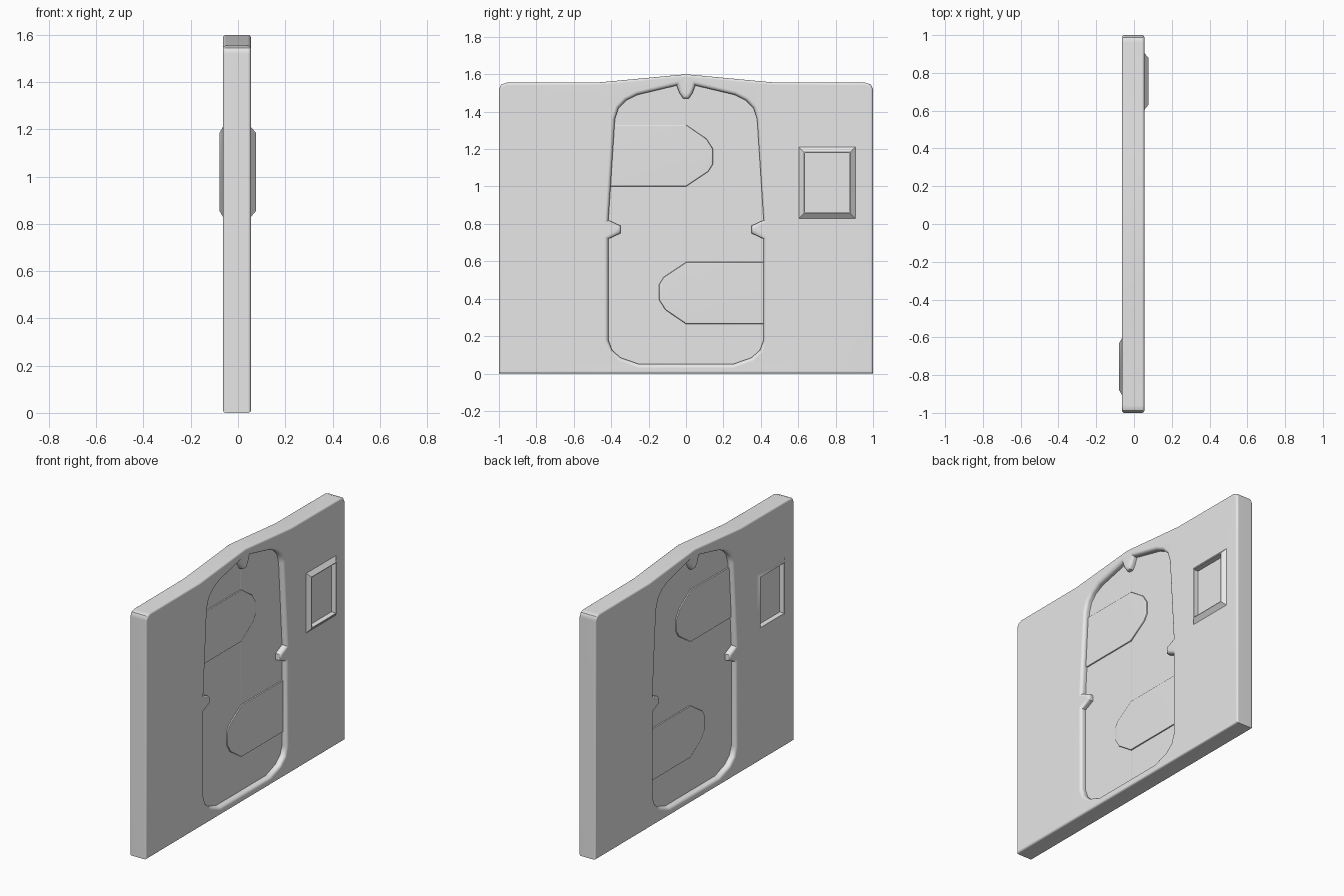
import bpy, bmesh, math
from mathutils import Vector

cube = bpy.data.objects.get("Cube")
if cube:
    bpy.data.objects.remove(cube)

grey = bpy.data.materials.new("light grey")
grey.use_nodes = True
grey.diffuse_color = (0.8, 0.8, 0.8, 1)
grey.node_tree.nodes["Principled BSDF"].inputs["Base Color"].default_value = (0.8, 0.8, 0.8, 1)

X0, X1 = -0.064, 0.055          # faces of the wall slab
MID = (X0 + X1) / 2


def mirrored(half):
    """Close a right-hand half outline (going up) into a full outline."""
    return half + [(-y, z) for y, z in reversed(half) if y > 0]


def offset(outline, d):
    """Grow (d > 0) or shrink a counter-clockwise outline with mitred corners."""
    pts = [Vector(p) for p in outline]
    out = []
    for i, p in enumerate(pts):
        e1 = (p - pts[i - 1]).normalized()
        e2 = (pts[(i + 1) % len(pts)] - p).normalized()
        n1, n2 = Vector((e1.y, -e1.x)), Vector((e2.y, -e2.x))
        out.append(p + (n1 + n2) * d / (1 + n1.dot(n2)))
    return out


def loft(bm, outline, rings):
    """Skin an outline through (offset, x) rings; return first and last loop."""
    loops = [[bm.verts.new((x, p.x, p.y)) for p in offset(outline, d)] for d, x in rings]
    for a, b in zip(loops, loops[1:]):
        for i in range(len(a)):
            bm.faces.new((a[i - 1], a[i], b[i], b[i - 1]))
    return loops[0], loops[-1]


def fill(bm, *loops):
    """Fill a flat region bounded by an outer loop and holes."""
    edges = [bm.edges.get((l[i - 1], l[i])) for l in loops for i in range(len(l))]
    bmesh.ops.triangle_fill(bm, edges=edges, use_beauty=True)


def rounded(r, sign, x0=X0, x1=X1, steps=4):
    """Rings of a slab edge with quarter-round arrises."""
    arc = [(sign * r * (1 - math.sin(a)), r * (1 - math.cos(a)))
           for a in (k * math.pi / 2 / steps for k in range(steps + 1))]
    return [(d, x1 - h) for d, h in arc] + [(d, x0 + h) for d, h in reversed(arc)]


def finish(bm, name):
    bmesh.ops.recalc_face_normals(bm, faces=bm.faces)
    mesh = bpy.data.meshes.new(name)
    bm.to_mesh(mesh)
    bm.free()
    mesh.materials.append(grey)
    ob = bpy.data.objects.new(name, mesh)
    bpy.context.collection.objects.link(ob)
    bpy.ops.object.select_all(action='DESELECT')
    ob.select_set(True)
    bpy.context.view_layer.objects.active = ob
    bpy.ops.object.shade_smooth_by_angle(angle=math.radians(35))
    ob.modifiers.new("even_shading", 'WEIGHTED_NORMAL').keep_sharp = True
    return ob


# Wall slab with a low gable, a doorway with locking teeth and two framed panels
wall_outline = mirrored([(1, 0), (1, 1.52), (0.988, 1.545), (0.96, 1.555),
                         (0.46, 1.557), (0, 1.6)])
door_outline = mirrored([(0.25, 0.05), (0.35, 0.085), (0.395, 0.125), (0.415, 0.18),
                         (0.415, 0.72), (0.35, 0.75), (0.35, 0.79), (0.415, 0.82),
                         (0.38, 1.36), (0.36, 1.42), (0.32, 1.46), (0.26, 1.49),
                         (0.05, 1.54), (0.035, 1.5), (0.015, 1.47)])
bm = bmesh.new()
wall_loops = loft(bm, wall_outline, rounded(0.013, -1))
door_loops = loft(bm, door_outline, rounded(0.02, 1))
for side, face, rim, wall, door in ((1, X1, 0.077, wall_loops[0], door_loops[0]),
                                    (-1, X0, -0.079, wall_loops[1], door_loops[1])):
    ya, yb = sorted((side * 0.605, side * 0.905))
    frame = [(ya, 0.83), (yb, 0.83), (yb, 1.21), (ya, 1.21)]
    base, floor = loft(bm, frame, [(0, face), (-0.026, rim), (-0.03, rim),
                                   (-0.032, rim - side * 0.03)])
    bm.faces.new(floor)
    fill(bm, wall, door, base)
finish(bm, "wall_panel")


def slab(name, outline, half, bevel):
    bm = bmesh.new()
    for loop in loft(bm, outline, rounded(bevel, -1, MID - half, MID + half, 2)):
        fill(bm, loop)
    return finish(bm, name)


# Two door leaves, each with a tongue that locks across the seam
leaf = [(-0.43, 0.035), (0, 0.035), (0, 1.55), (-0.43, 1.55)]
tongue = [(-0.43, 1.0), (0, 1.0), (0.12, 1.08), (0.145, 1.12),
          (0.145, 1.2), (0.11, 1.255), (0, 1.33), (-0.43, 1.33)]


def turned(outline, height):
    return [(-y, height - z) for y, z in outline]


slab("front_door_leaf", leaf, 0.024, 0.004)
slab("back_door_leaf", turned(leaf, 1.585), 0.024, 0.004)
slab("front_door_tongue", tongue, 0.032, 0.008)
slab("back_door_tongue", turned(tongue, 1.595), 0.032, 0.008)
